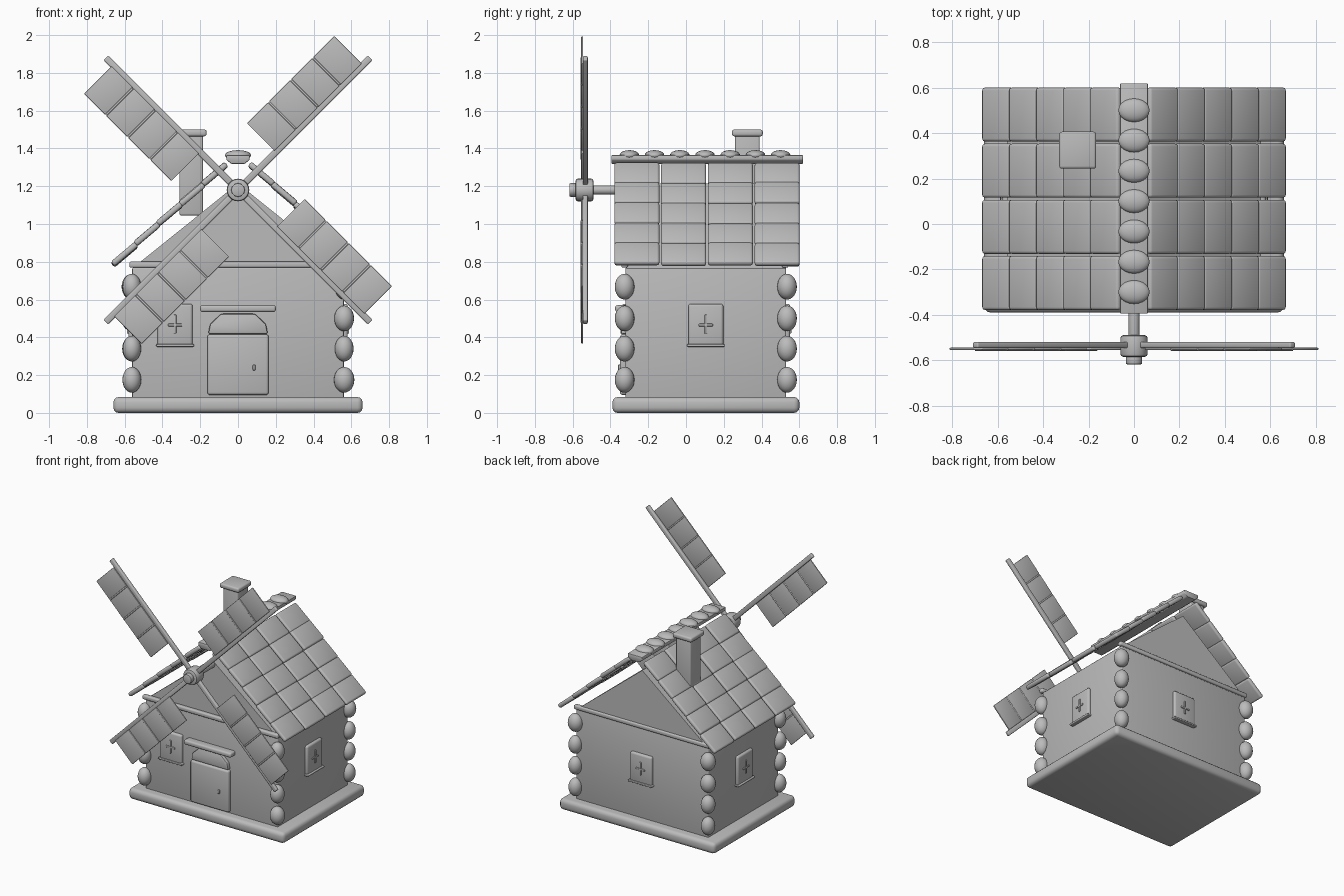
import bpy, bmesh, math, random
from mathutils import Matrix, Vector

random.seed(4)
if "Cube" in bpy.data.objects:
    bpy.data.objects.remove(bpy.data.objects["Cube"], do_unlink=True)

clay = bpy.data.materials.new("plain grey")
clay.use_nodes = True
GREY = (0.5, 0.5, 0.5, 1)
clay.diffuse_color = GREY
clay.node_tree.nodes["Principled BSDF"].inputs["Base Color"].default_value = GREY


class Part:
    """Collects simple shapes and turns them into one named object."""

    def __init__(self, name):
        self.name, self.bm = name, bmesh.new()

    def add(self, bm, matrix):
        bm.transform(matrix)
        mesh = bpy.data.meshes.new("piece")
        bm.to_mesh(mesh)
        self.bm.from_mesh(mesh)
        bm.free()
        bpy.data.meshes.remove(mesh)

    def box(self, centre, size, bevel=0.0, turn=Matrix()):
        bm = bmesh.new()
        bmesh.ops.create_cube(bm, size=1)
        bmesh.ops.scale(bm, vec=size, verts=bm.verts)
        if bevel:
            bmesh.ops.bevel(bm, geom=bm.edges[:], offset=bevel, segments=3,
                            profile=0.5, affect='EDGES')
        self.add(bm, Matrix.Translation(centre) @ turn)

    def ball(self, centre, radii):
        bm = bmesh.new()
        bmesh.ops.create_uvsphere(bm, u_segments=20, v_segments=12, radius=1)
        bmesh.ops.scale(bm, vec=radii, verts=bm.verts)
        self.add(bm, Matrix.Translation(centre))

    def rod_y(self, y0, y1, radius, z, bevel=0.006):
        bm = bmesh.new()
        bmesh.ops.create_cone(bm, cap_ends=True, segments=20, radius1=radius,
                              radius2=radius, depth=y1 - y0)
        rims = [e for e in bm.edges if abs(e.verts[0].co.z - e.verts[1].co.z) < 1e-5]
        bmesh.ops.bevel(bm, geom=rims, offset=bevel, segments=2, profile=0.5, affect='EDGES')
        self.add(bm, Matrix.Translation((0, (y0 + y1) / 2, z)) @ Matrix.Rotation(math.pi / 2, 4, 'X'))

    def prism_y(self, outline, y0, y1, bevel=0.0):
        bm = bmesh.new()
        face = bm.faces.new([bm.verts.new((x, y0, z)) for x, z in outline])
        out = bmesh.ops.extrude_face_region(bm, geom=[face])
        bmesh.ops.translate(bm, vec=(0, y1 - y0, 0),
                            verts=[v for v in out["geom"] if isinstance(v, bmesh.types.BMVert)])
        bmesh.ops.recalc_face_normals(bm, faces=bm.faces)
        if bevel:
            bmesh.ops.bevel(bm, geom=bm.edges[:], offset=bevel, segments=2,
                            profile=0.5, affect='EDGES')
        self.add(bm, Matrix())

    def done(self):
        mesh = bpy.data.meshes.new(self.name)
        self.bm.to_mesh(mesh)
        self.bm.free()
        mesh.materials.append(clay)
        obj = bpy.data.objects.new(self.name, mesh)
        bpy.context.collection.objects.link(obj)
        bpy.ops.object.select_all(action='DESELECT')
        obj.select_set(True)
        bpy.context.view_layer.objects.active = obj
        bpy.ops.object.shade_smooth_by_angle(angle=math.radians(40))
        return obj


MID = 0.105  # house centre along y

# Base slab and walls
base = Part("base_slab")
base.box((0, MID, 0.042), (1.32, 0.99, 0.084), 0.028)
base.done()
walls = Part("walls")
walls.box((0, MID, 0.42), (1.12, 0.85, 0.70), 0.008)
walls.done()

# Attic block with a plank along each gable foot
attic = Part("attic_gables")
attic.prism_y([(-0.56, 0.765), (0.56, 0.765), (0, 1.215)], -0.315, 0.53)
attic.done()
planks = Part("gable_planks")
for y in (-0.325, 0.525):
    planks.box((0, y, 0.785), (1.15, 0.035, 0.033), 0.01)
planks.done()

# Stacked corner stones
stones = Part("corner_stones")
for x in (-0.562, 0.562):
    for y in (-0.325, 0.535):
        for z in (0.175, 0.34, 0.5, 0.668):
            stones.ball((x, y, z), (random.uniform(0.048, 0.056), 0.052, 0.068))
stones.done()

# Roof tiles: four columns of five on each slope
tiles = Part("roof_tiles")
eave, top = Vector((0.66, 0, 0.785)), Vector((0.065, 0, 1.318))
slope = math.atan2(top.z - eave.z, eave.x - top.x)
length = (top - eave).length / 5
for side in (-1, 1):
    for col in range(4):
        for row in range(5):
            p = eave.lerp(top, (row + 0.5) / 5)
            turn = Matrix.Rotation(side * (slope - 0.03), 4, 'Y')
            shift = random.uniform(-0.004, 0.004)
            tiles.box((side * p.x, -0.26 + col * 0.2475, p.z + shift),
                      (length + 0.006, 0.238, 0.032), 0.013, turn)
tiles.done()

# Ridge beam with rounded cap stones
ridge = Part("ridge_beam")
ridge.prism_y([(-0.035, 1.318), (0.035, 1.318), (0.062, 1.34),
               (0.062, 1.365), (-0.062, 1.365), (-0.062, 1.34)], -0.395, 0.62, 0.006)
ridge.done()
caps = Part("ridge_stones")
for i in range(7):
    caps.ball((0, -0.3 + i * 0.1335, 1.364), (0.069, 0.052, 0.027))
caps.done()

# Chimney
chimney = Part("chimney")
chimney.box((-0.248, 0.325, 1.26), (0.125, 0.13, 0.43), 0.01)
chimney.box((-0.248, 0.325, 1.482), (0.163, 0.163, 0.036), 0.012)
chimney.done()

# Door with arch and lintel
door = Part("door")
door.box((0, -0.325, 0.255), (0.325, 0.05, 0.32), 0.014)
door.box((0.085, -0.353, 0.24), (0.014, 0.014, 0.03), 0.004)
door.done()
arch = Part("door_arch")
arch.prism_y([(-0.158, 0.418), (0.158, 0.418), (0.148, 0.47), (0.09, 0.525),
              (-0.09, 0.525), (-0.148, 0.47)], -0.345, -0.30, 0.01)
arch.done()
lintel = Part("door_lintel")
lintel.box((0, -0.34, 0.552), (0.40, 0.07, 0.036), 0.012)
lintel.done()

# Windows: rounded frame, small cross and sill, turned to face each wall
for name, spot, angle in (("front_window", (-0.333, -0.32), 0),
                          ("left_window", (0.56, MID), 90),
                          ("back_window", (0, 0.53), 180),
                          ("right_window", (-0.56, MID), -90)):
    win = Part(name)
    win.box((0, -0.003, 0), (0.185, 0.036, 0.225), 0.014)
    win.box((0, -0.022, 0.005), (0.014, 0.012, 0.10), 0.004)
    win.box((0, -0.022, 0), (0.075, 0.012, 0.014), 0.004)
    win.box((0, -0.008, -0.108), (0.20, 0.046, 0.014), 0.005)
    win.done().matrix_world = (Matrix.Translation((*spot, 0.465))
                               @ Matrix.Rotation(math.radians(angle), 4, 'Z'))

# Axle and hub
HUB = 1.18
axle = Part("sail_axle")
axle.rod_y(-0.58, -0.25, 0.025, HUB)
axle.rod_y(-0.585, -0.49, 0.06, HUB, 0.012)
axle.rod_y(-0.618, -0.58, 0.036, HUB)
axle.done()

# Four sails: an arm, four cloth panels and thin slats, all to one side
for i, name in enumerate(("upper_left", "upper_right", "lower_right", "lower_left")):
    turn = Matrix.Translation((0, 0, HUB)) @ Matrix.Rotation(-math.radians(45 + 90 * i), 4, 'Y')
    arm = Part(name + "_sail_arm")
    arm.box((0.5, -0.533, 0), (0.98, 0.026, 0.034), 0.007)
    arm.done().matrix_world = turn
    sail = Part(name + "_sail")
    for k in range(4):
        sail.box((0.362 + k * 0.165, -0.55, 0.113), (0.158, 0.01, 0.205), 0.004)
    for k in range(1, 4):
        sail.box((0.28 + k * 0.165, -0.552, 0.113), (0.012, 0.014, 0.20), 0.003)
    sail.done().matrix_world = turn
